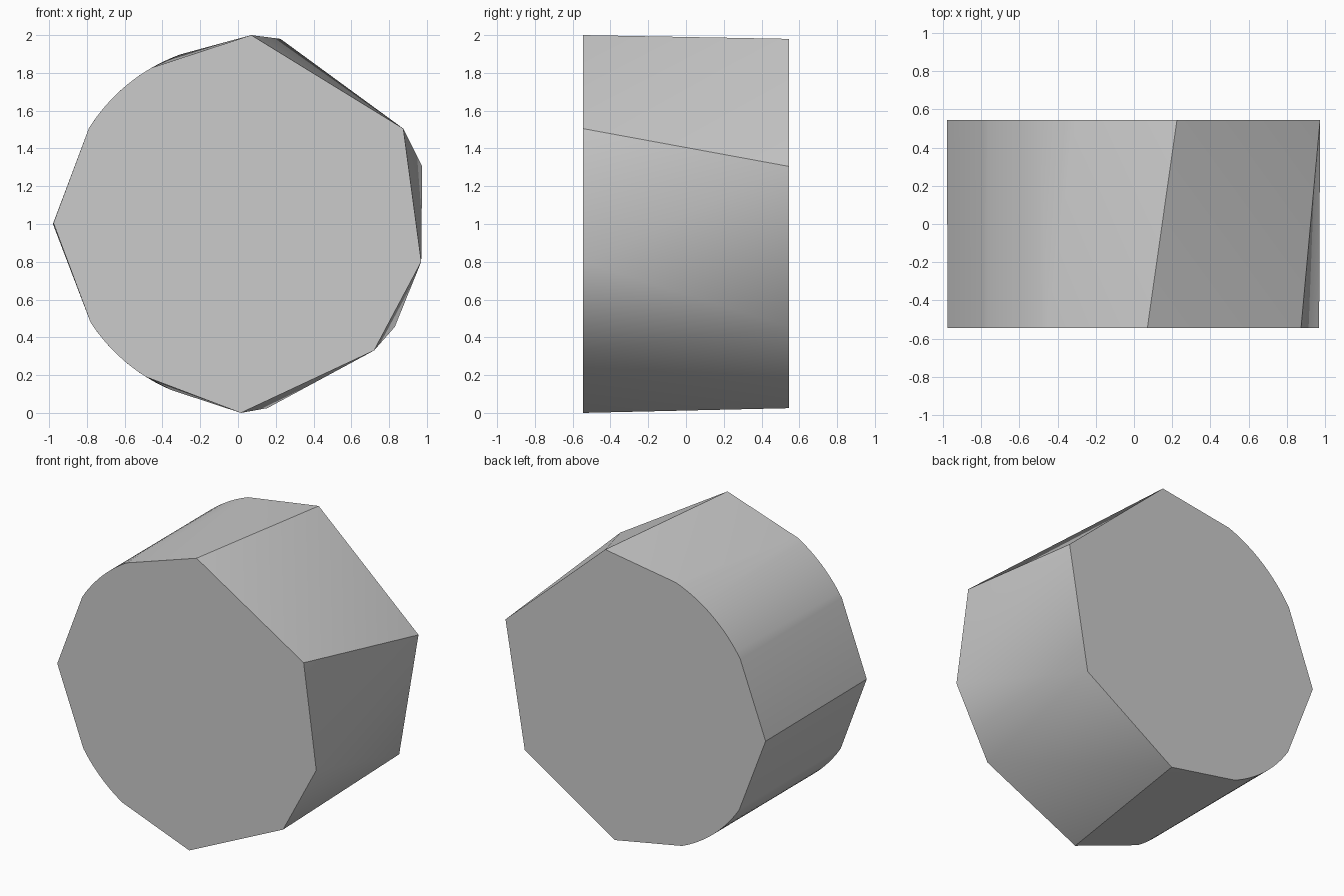
import bpy, bmesh, math

# Remove the default cube
cube = bpy.data.objects.get("Cube")
if cube:
    bpy.data.objects.remove(cube, do_unlink=True)

HALF_DEPTH = 0.545
ARC_X, ARC_Z, ARC_R = 0.02, 1.0, 0.955
STEPS = 12

# One plain grey material
grey = bpy.data.materials.new("plain_grey")
grey.use_nodes = True
colour = (0.6, 0.6, 0.6, 1)
grey.diffuse_color = colour
grey.node_tree.nodes["Principled BSDF"].inputs["Base Color"].default_value = colour


def arc(start, end):
    """Points on the rounded left flank, angles in degrees from -x."""
    points = []
    for i in range(STEPS + 1):
        a = math.radians(start + (end - start) * i / STEPS)
        points.append((ARC_X - ARC_R * math.cos(a), ARC_Z + ARC_R * math.sin(a)))
    return points


# Cut corners of each end, joined by the worn round flank
front = [(0.07, 2.0), (0.875, 1.505), (0.97, 0.8), (0.72, 0.33), (0.015, 0.0), (-0.977, 1.005)]
front += arc(-58, -33) + arc(32, 60)
back = [(0.225, 1.98), (0.975, 1.305), (0.83, 0.455), (0.155, 0.025), (-0.98, 1.0)]
back += arc(-67, -33) + arc(32, 70)

# Faceted body: both ends wrapped by one convex skin
bm = bmesh.new()
for outline, y in ((front, -HALF_DEPTH), (back, HALF_DEPTH)):
    for x, z in outline:
        bm.verts.new((x, y, z))
hull = bmesh.ops.convex_hull(bm, input=bm.verts[:])
loose = [v for v in bm.verts if not v.link_faces]
bmesh.ops.delete(bm, geom=loose, context='VERTS')
bmesh.ops.dissolve_limit(bm, angle_limit=math.radians(0.2),
                         verts=bm.verts[:], edges=bm.edges[:])
bmesh.ops.recalc_face_normals(bm, faces=bm.faces[:])

mesh = bpy.data.meshes.new("faceted_drum")
bm.to_mesh(mesh)
bm.free()
mesh.materials.append(grey)
drum = bpy.data.objects.new("faceted_drum", mesh)
bpy.context.collection.objects.link(drum)

# Smooth flank, crisp cut edges
bpy.ops.object.select_all(action='DESELECT')
drum.select_set(True)
bpy.context.view_layer.objects.active = drum
bpy.ops.object.shade_smooth_by_angle(angle=math.radians(30))
